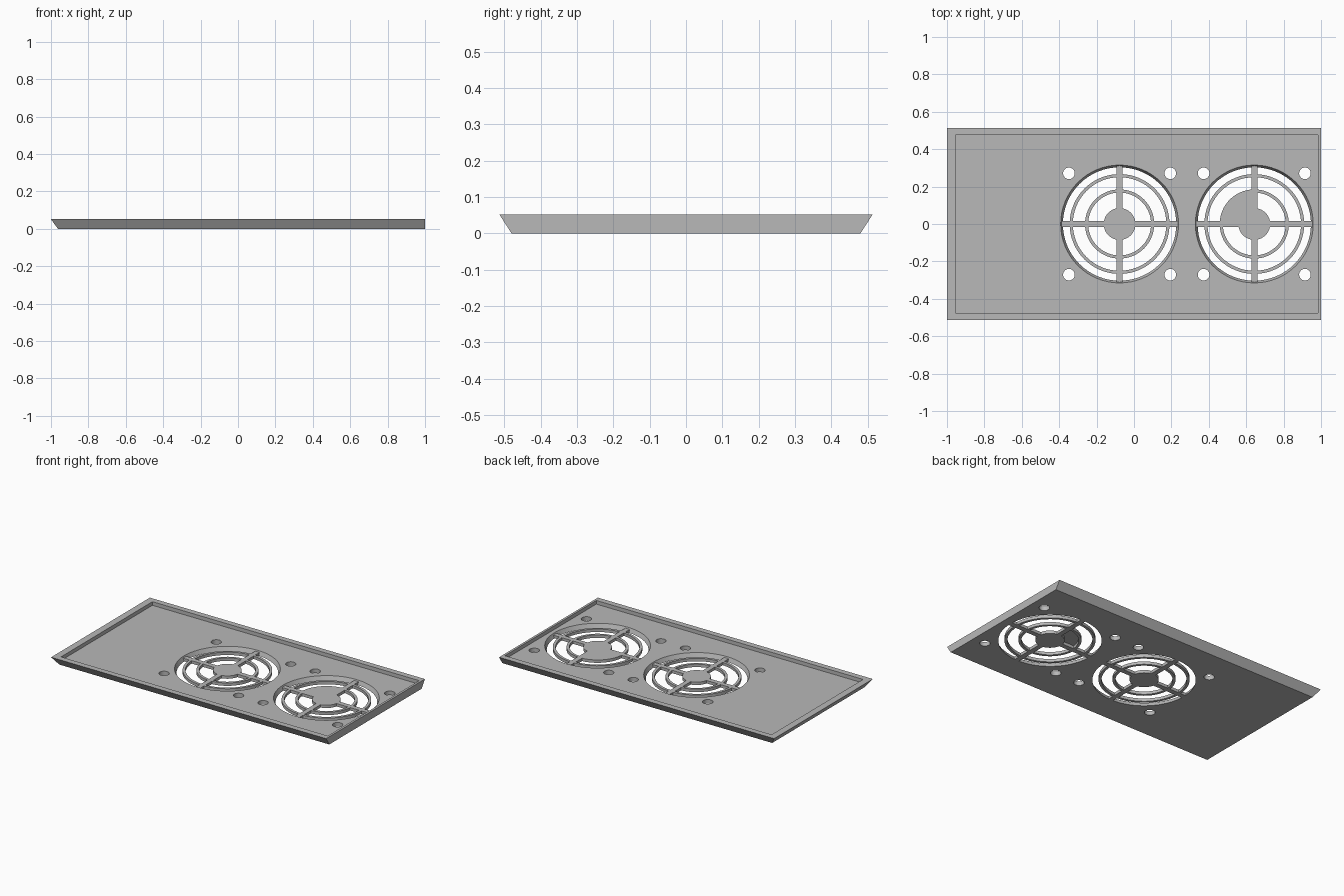
import bpy, bmesh, math

cube = bpy.data.objects.get("Cube")
if cube:
    bpy.data.objects.remove(cube, do_unlink=True)

HEIGHT, FLOOR, GRILLE_TOP = 0.051, 0.027, 0.019
LOW = -0.02          # cutters start below the panel
FANS = (-0.077, 0.643)
SEGMENTS = 64

grey = bpy.data.materials.new("panel grey")
grey.use_nodes = True
grey.diffuse_color = (0.48, 0.48, 0.48, 1)
grey.node_tree.nodes["Principled BSDF"].inputs["Base Color"].default_value = grey.diffuse_color


def make_object(name, bm):
    bmesh.ops.recalc_face_normals(bm, faces=bm.faces)
    mesh = bpy.data.meshes.new(name)
    bm.to_mesh(mesh)
    bm.free()
    mesh.materials.append(grey)
    obj = bpy.data.objects.new(name, mesh)
    bpy.context.collection.objects.link(obj)
    return obj


def block(name, bottom, top, z0, z1):
    """Box or frustum; each end is (x min, x max, half depth)."""
    bm = bmesh.new()
    loops = []
    for (x0, x1, y), z in ((bottom, z0), (top, z1)):
        loops.append([bm.verts.new((px, py, z))
                      for px, py in ((x0, -y), (x1, -y), (x1, y), (x0, y))])
    bm.faces.new(loops[0])
    bm.faces.new(loops[1])
    for i in range(4):
        j = (i + 1) % 4
        bm.faces.new((loops[0][i], loops[0][j], loops[1][j], loops[1][i]))
    return make_object(name, bm)


def cone(name, x, y, r0, r1, z0, z1):
    bm = bmesh.new()
    bmesh.ops.create_cone(bm, cap_ends=True, segments=SEGMENTS,
                          radius1=r0, radius2=r1, depth=z1 - z0)
    bmesh.ops.translate(bm, verts=bm.verts, vec=(x, y, (z0 + z1) / 2))
    return make_object(name, bm)


def boolean(target, cutter):
    mod = target.modifiers.new("cut", "BOOLEAN")
    mod.operation, mod.solver, mod.object = "DIFFERENCE", "EXACT", cutter
    bpy.context.view_layer.objects.active = target
    bpy.ops.object.modifier_apply(modifier=mod.name)
    bpy.data.objects.remove(cutter, do_unlink=True)


def wall_radius(z):
    """Fan opening widens towards the top."""
    return 0.303 + z * 0.45


# Tray with three sloping sides and one upright end
panel = block("fan_panel", (-0.963, 1, 0.48), (-1, 1, 0.513), 0, HEIGHT)
boolean(panel, block("pocket_cutter", (-0.955, 0.985, 0.475),
                     (-0.955, 0.985, 0.475), FLOOR, HEIGHT + 0.05))

for x in FANS:
    # Shallow recess above the grille
    top = FLOOR + 0.01
    boolean(panel, cone("recess_cutter", x, 0, wall_radius(GRILLE_TOP),
                        wall_radius(top), GRILLE_TOP, top))

    # Open bands between hub, rings and rim, interrupted by the spokes
    for inner, outer in ((0.085, 0.168), (0.185, 0.25), (0.267, None)):
        r0, r1 = (outer, outer) if outer else (wall_radius(LOW), wall_radius(top))
        band = cone("band_cutter", x, 0, r0, r1, LOW, top)
        boolean(band, cone("core", x, 0, inner, inner, LOW * 2, top * 2))
        for half_x, half_y in ((0.016, 0.5), (0.5, 0.016)):
            size = (x - half_x, x + half_x, half_y)
            boolean(band, block("spoke", size, size, LOW * 2, top * 2))
        boolean(panel, band)

    # Screw holes
    for sx in (-1, 1):
        for sy in (-1, 1):
            boolean(panel, cone("screw_cutter", x + sx * 0.271, sy * 0.271,
                                0.031, 0.031, LOW, top))

bpy.ops.object.select_all(action="DESELECT")
panel.select_set(True)
bpy.context.view_layer.objects.active = panel
bpy.ops.object.shade_smooth_by_angle(angle=math.radians(25))
